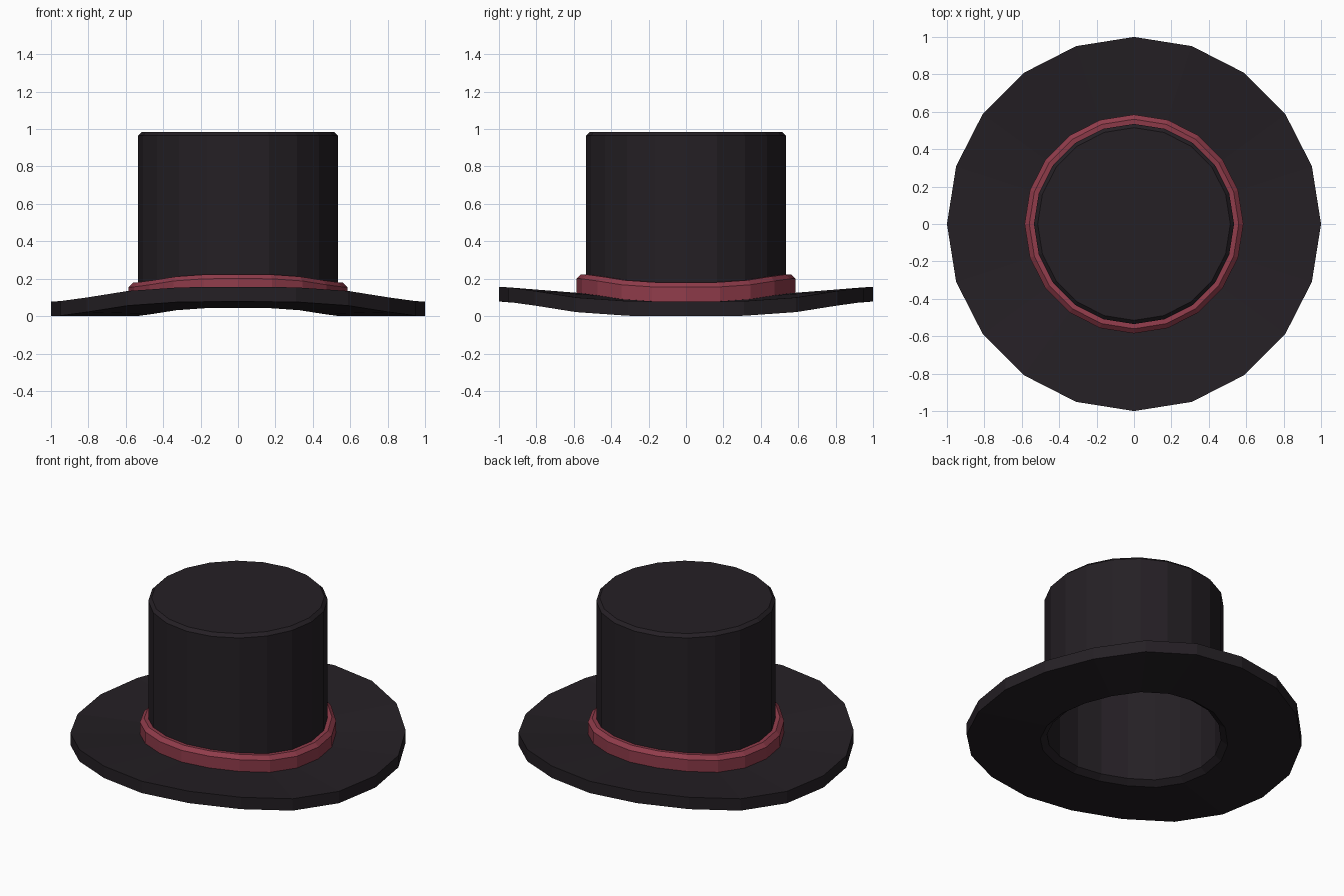
import bpy, bmesh, math

if "Cube" in bpy.data.objects:
    bpy.data.objects.remove(bpy.data.objects["Cube"])

SIDES = 20


def material(name, rgb):
    m = bpy.data.materials.new(name)
    m.diffuse_color = (*rgb, 1)
    m.use_nodes = True
    m.node_tree.nodes["Principled BSDF"].inputs["Base Color"].default_value = m.diffuse_color
    return m


def curl(r, a):
    # brim lifts toward front and back, more with radius
    s = math.sin(a) ** 2
    return 0.078 * r * s * s * (3 - 2 * s)


def lathe(name, profile, mat, closed):
    """Revolve (radius, z, bent) points; closed loop, or capped at both ends."""
    bm = bmesh.new()
    rings = []
    for r, z, bent in profile:
        ring = []
        for i in range(SIDES):
            a = 2 * math.pi * i / SIDES
            ring.append(bm.verts.new((r * math.cos(a), r * math.sin(a),
                                      z + bent * curl(r, a))))
        rings.append(ring)
    pairs = list(zip(rings, rings[1:]))
    if closed:
        pairs.append((rings[-1], rings[0]))
    else:
        bm.faces.new(rings[0])
        bm.faces.new(rings[-1])
    for p, q in pairs:
        for i in range(SIDES):
            j = (i + 1) % SIDES
            bm.faces.new((p[i], p[j], q[j], q[i]))
    bmesh.ops.recalc_face_normals(bm, faces=bm.faces)
    mesh = bpy.data.meshes.new(name)
    bm.to_mesh(mesh)
    bm.free()
    mesh.materials.append(mat)
    ob = bpy.data.objects.new(name, mesh)
    bpy.context.collection.objects.link(ob)
    return ob


felt = material("dark_felt", (0.018, 0.014, 0.018))
ribbon = material("red_ribbon", (0.28, 0.045, 0.07))

# curled brim with a chamfered opening underneath
lathe("brim", [(0.535, 0.078, 1), (1, 0.078, 1), (1, 0, 1),
               (0.56, 0, 1), (0.52, 0.03, 1)], felt, True)

# hollow crown: outer wall with bevelled top, then inner wall
lathe("crown", [(0.515, 0.985, 0), (0.535, 0.965, 0), (0.535, 0.07, 1),
                (0.52, 0.03, 1), (0.52, 0.96, 0)], felt, False)

# ribbon band following the brim
lathe("hat_band", [(0.53, 0.07, 1), (0.585, 0.07, 1), (0.585, 0.155, 1),
                   (0.56, 0.18, 1), (0.53, 0.18, 1)], ribbon, True)
